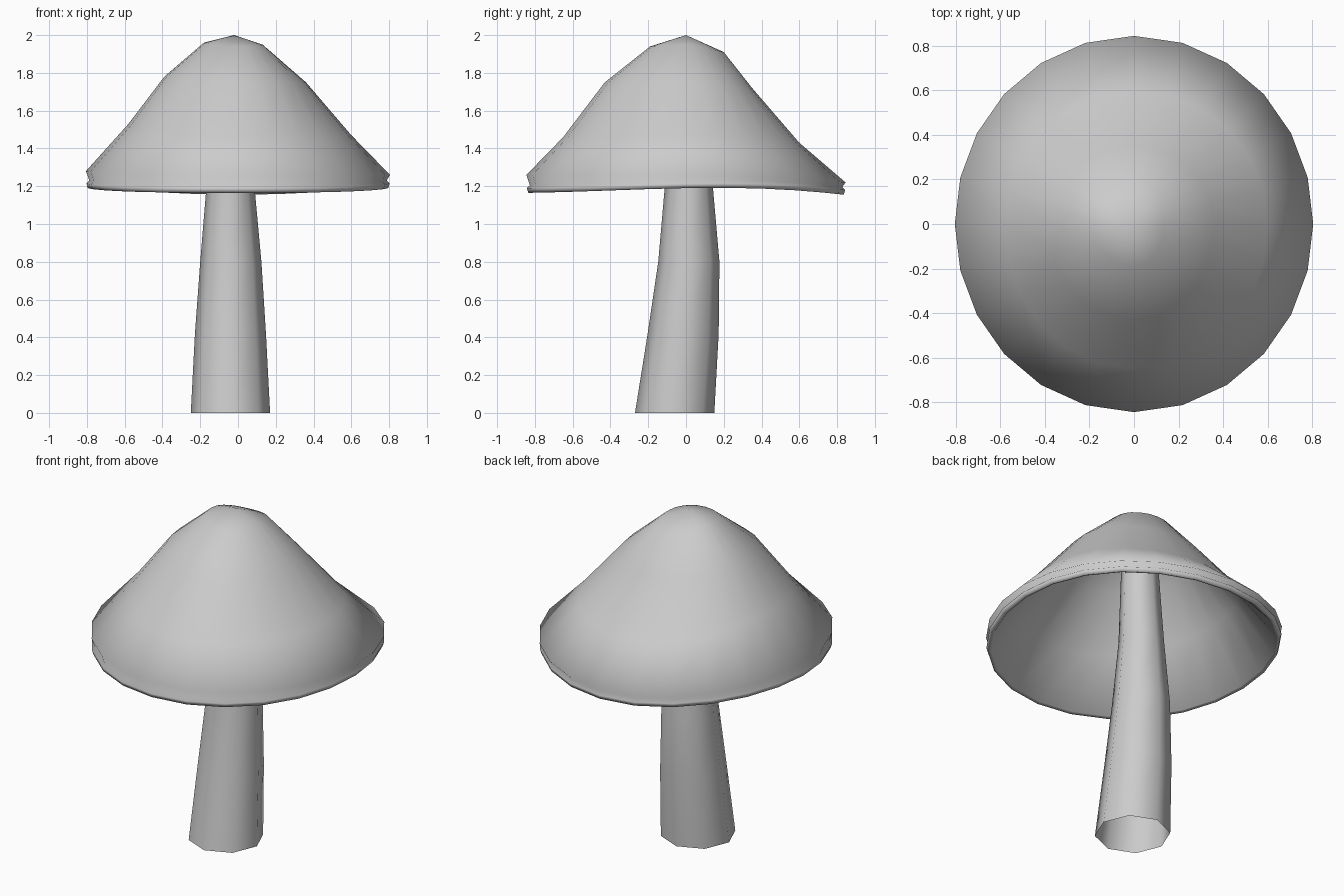
import bpy
from math import cos, sin, pi, tau

if "Cube" in bpy.data.objects:
    bpy.data.objects.remove(bpy.data.objects["Cube"])


def loft(name, rings, apexes=()):
    """Skin a list of equal-sized rings; apexes = (first tip, last tip)."""
    n = len(rings[0])
    verts = [p for ring in rings for p in ring]
    faces = []
    for k in range(len(rings) - 1):
        a, b = k * n, (k + 1) * n
        faces += [(a + i, a + (i + 1) % n, b + (i + 1) % n, b + i) for i in range(n)]
    if apexes:
        last = (len(rings) - 1) * n
        t = len(verts)
        verts += list(apexes)
        faces += [(t, (i + 1) % n, i) for i in range(n)]
        faces += [(t + 1, last + i, last + (i + 1) % n) for i in range(n)]
        # rings run from the outer tip downward, so flip side quads outward
        quads = len(faces) - 2 * n
        faces = [tuple(reversed(f)) for f in faces]
    mesh = bpy.data.meshes.new(name)
    mesh.from_pydata(verts, [], faces)
    for p in mesh.polygons:
        p.use_smooth = True
    mesh.update()
    import bmesh
    bm = bmesh.new()
    bm.from_mesh(mesh)
    bmesh.ops.recalc_face_normals(bm, faces=bm.faces)
    bm.to_mesh(mesh)
    bm.free()
    obj = bpy.data.objects.new(name, mesh)
    bpy.context.collection.objects.link(obj)
    return obj


# Cap: uneven (radius, height) profiles toward +x, -x, +y, -y, blended around
PX = [(0.13, 1.95), (0.36, 1.75), (0.60, 1.47), (0.805, 1.26)]
NX = [(0.18, 1.96), (0.39, 1.78), (0.58, 1.53), (0.805, 1.28)]
PY = [(0.20, 1.91), (0.35, 1.72), (0.60, 1.43), (0.845, 1.22)]
NY = [(0.19, 1.94), (0.43, 1.75), (0.65, 1.46), (0.845, 1.26)]
SIDES = 24


def blend(level, a):
    c, s = cos(a), sin(a)
    p = (PX if c > 0 else NX)[level]
    q = (PY if s > 0 else NY)[level]
    return [p[k] * c * c + q[k] * s * s for k in (0, 1)]


def cap_ring(level, dr=0.0, dz=0.0, lip=None):
    ring = []
    for i in range(SIDES):
        a = tau * i / SIDES
        r, z = blend(level, a)
        if lip is not None:
            z = lip + 0.015 * cos(2 * a) + 0.005 * sin(3 * a)
        ring.append(((r + dr) * cos(a), (r + dr) * sin(a), z + dz))
    return ring


rings = [cap_ring(k) for k in range(4)]
# Rolled lip with a shallow crease
rings += [cap_ring(3, -0.018, lip=1.215), cap_ring(3, -0.002, lip=1.20),
          cap_ring(3, -0.01, lip=1.175), cap_ring(3, -0.03, lip=1.18)]
# Hollow underside following the cap
rings += [cap_ring(k, -0.015, -0.025) for k in (2, 1, 0)]
loft("mushroom_cap", rings, [(-0.02, 0, 2.0), (-0.02, 0, 1.965)])

# Stem: bent, tapering eight-sided open tube (x, y, z, radius)
PATH = [(-0.04, -0.06, 0.0, 0.21), (-0.04, -0.015, 0.42, 0.188),
        (-0.038, 0.015, 0.80, 0.162), (-0.04, 0.015, 1.20, 0.127),
        (-0.04, 0.0, 1.75, 0.10)]
loft("mushroom_stem", [[(x + r * cos(i * pi / 4), y + r * sin(i * pi / 4), z)
                        for i in range(8)] for x, y, z, r in PATH])
